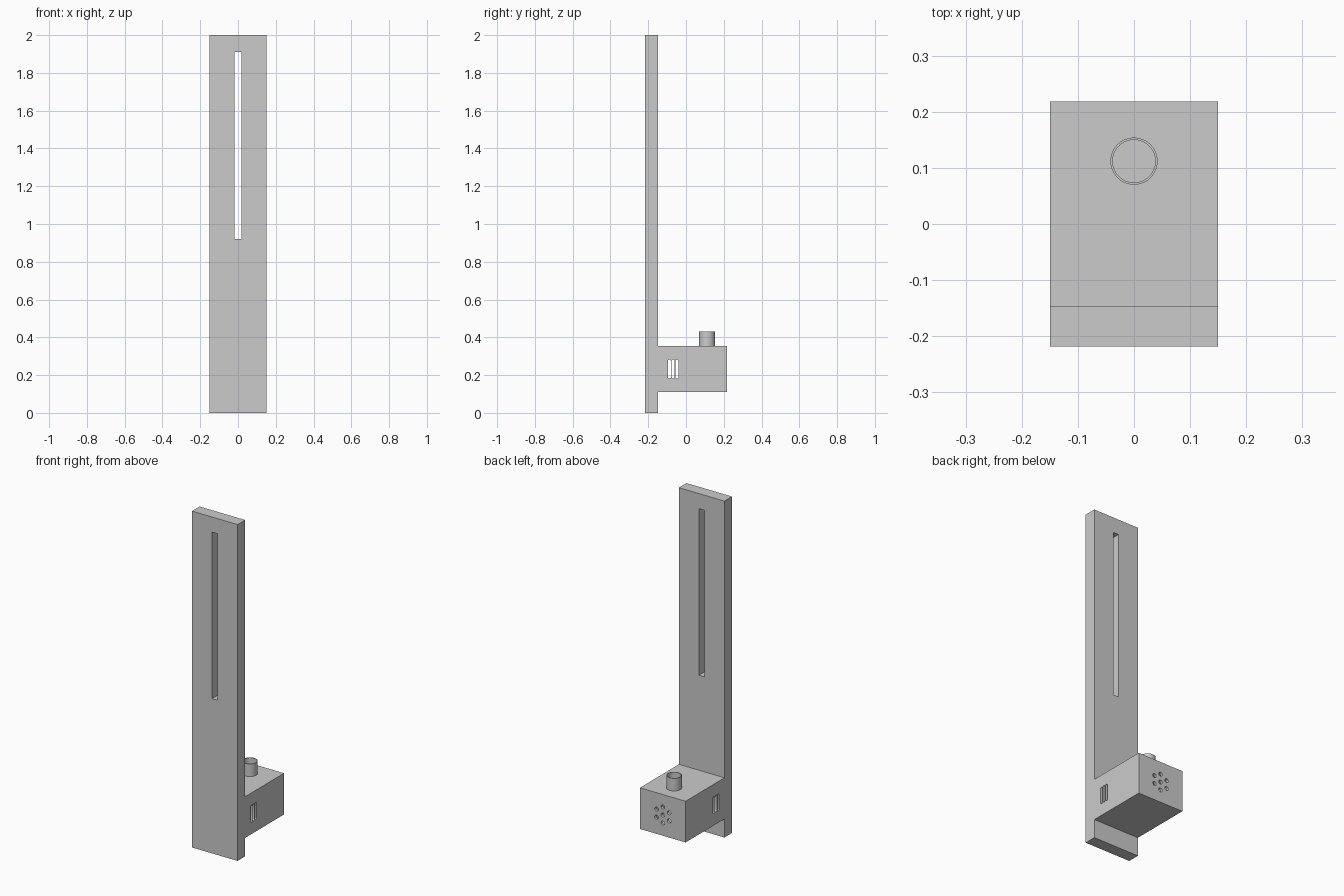
import bpy, bmesh, math
from mathutils import Matrix, Vector

if "Cube" in bpy.data.objects:
    bpy.data.objects.remove(bpy.data.objects["Cube"])


def finish(name, bm, helper=False):
    bmesh.ops.recalc_face_normals(bm, faces=bm.faces[:])
    me = bpy.data.meshes.new(name)
    bm.to_mesh(me)
    bm.free()
    ob = bpy.data.objects.new(name, me)
    bpy.context.collection.objects.link(ob)
    ob.hide_render = helper
    return ob


def box(bm, x0, x1, y0, y1, z0, z1):
    m = Matrix.Translation(((x0 + x1) / 2, (y0 + y1) / 2, (z0 + z1) / 2))
    bmesh.ops.create_cube(bm, size=1, matrix=m @ Matrix.Diagonal((x1 - x0, y1 - y0, z1 - z0, 1)))


def prism(bm, pts, direction):
    face = bm.faces.new([bm.verts.new(p) for p in pts])
    geo = bmesh.ops.extrude_face_region(bm, geom=[face], use_keep_orig=True)["geom"]
    verts = [g for g in geo if isinstance(g, bmesh.types.BMVert)]
    bmesh.ops.translate(bm, verts=verts, vec=Vector(direction))


def boolean(target, tool, op):
    mod = target.modifiers.new(tool.name, "BOOLEAN")
    mod.operation, mod.solver, mod.object = op, "EXACT", tool
    bpy.context.view_layer.objects.active = target
    bpy.ops.object.modifier_apply(modifier=mod.name)
    bpy.data.objects.remove(tool)


def circle(r, n=32, start=0.0, sweep=2 * math.pi):
    return [(r * math.cos(start + sweep * i / n), r * math.sin(start + sweep * i / n)) for i in range(n)]


# Tall back plate with long slot
bm = bmesh.new()
box(bm, -0.15, 0.15, -0.218, -0.147, 0, 2)
plate = finish("upright_plate", bm)
bm = bmesh.new()
box(bm, -0.018, 0.018, -0.3, 0, 0.92, 1.91)
boolean(plate, finish("plate_slot_cutter", bm, True), "DIFFERENCE")

# Housing, hollow inside
bm = bmesh.new()
box(bm, -0.15, 0.15, -0.147, 0.218, 0.11, 0.355)
housing = finish("housing", bm)
bm = bmesh.new()
box(bm, -0.135, 0.135, -0.14, 0.203, 0.125, 0.34)
boolean(housing, finish("cavity_cutter", bm, True), "DIFFERENCE")

# Spout on the housing
SY = 0.112
bm = bmesh.new()
prism(bm, [(x, y + SY, 0.345) for x, y in circle(0.042, 48)], (0, 0, 0.085))
boolean(housing, finish("spout_outer", bm, True), "UNION")
bm = bmesh.new()
prism(bm, [(x, y + SY, 0.3) for x, y in circle(0.038, 48)], (0, 0, 0.2))
boolean(housing, finish("spout_bore_cutter", bm, True), "DIFFERENCE")

# Rounded side vents, right through both sides
bm = bmesh.new()
r = 0.008
for yc in (-0.088, -0.068, -0.048):
    top = [(r * math.cos(a), r * math.sin(a)) for a in (math.pi * i / 8 for i in range(9))]
    pts = [(-0.2, yc + y, 0.274 + z) for y, z in top] + [(-0.2, yc - y, 0.189 - z) for y, z in top]
    prism(bm, pts, (0.4, 0, 0))
boolean(housing, finish("vent_cutter", bm, True), "DIFFERENCE")

# Seven round holes in the rear face
bm = bmesh.new()
for cx, cz in [(0, 0)] + circle(0.048, 6, math.pi / 2):
    prism(bm, [(cx + x, 0.19, 0.233 + cz + z) for x, z in circle(0.012, 24)], (0, 0.1, 0))
boolean(housing, finish("rear_hole_cutter", bm, True), "DIFFERENCE")

# One continuous body, sharp edges kept
boolean(plate, housing, "UNION")
plate.name = "stand_body"
bpy.ops.object.select_all(action="DESELECT")
plate.select_set(True)
bpy.context.view_layer.objects.active = plate
bpy.ops.object.shade_smooth_by_angle(angle=math.radians(30))
